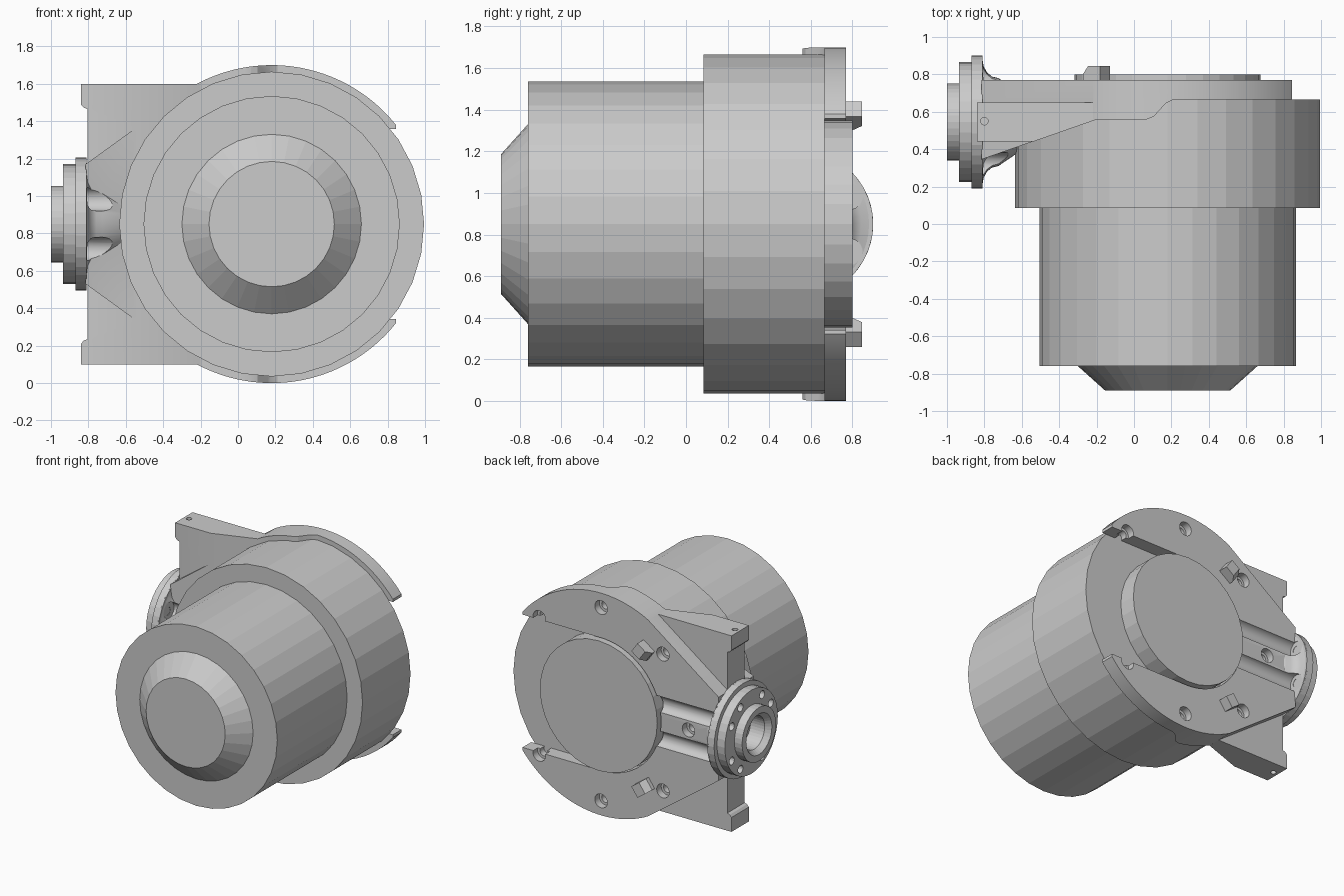
import bpy, bmesh
from math import sin, cos, pi, radians
from mathutils import Vector

if "Cube" in bpy.data.objects:
    bpy.data.objects.remove(bpy.data.objects["Cube"])

CX, CZ = 0.18, 0.85      # motor axis (along y)
FY = 0.545               # output flange axis (along x), same height


def make(name, bm):
    bmesh.ops.recalc_face_normals(bm, faces=bm.faces)
    me = bpy.data.meshes.new(name)
    bm.to_mesh(me)
    bm.free()
    ob = bpy.data.objects.new(name, me)
    bpy.context.collection.objects.link(ob)
    return ob


def prism(name, pts, axis, a, b):
    """Outline extruded along y (points are x,z) or along z (points are x,y)."""
    bm = bmesh.new()
    at = (lambda p, t: (p[0], t, p[1])) if axis == 'y' else (lambda p, t: (p[0], p[1], t))
    lo = [bm.verts.new(at(p, a)) for p in pts]
    hi = [bm.verts.new(at(p, b)) for p in pts]
    bm.faces.new(lo)
    bm.faces.new(hi)
    n = len(pts)
    for i in range(n):
        j = (i + 1) % n
        bm.faces.new((lo[i], lo[j], hi[j], hi[i]))
    return make(name, bm)


def revolve(name, prof, axis, c, n=32):
    """Profile of (position, radius) turned round the x or y axis, capped at both ends."""
    bm = bmesh.new()
    rings = []
    for t, r in prof:
        ring = []
        for i in range(n):
            u, v = r * cos(2 * pi * i / n), r * sin(2 * pi * i / n)
            ring.append(bm.verts.new((c[0] + u, t, c[1] + v) if axis == 'y' else (t, c[0] + u, c[1] + v)))
        rings.append(ring)
    for p, q in zip(rings, rings[1:]):
        for i in range(n):
            j = (i + 1) % n
            bm.faces.new((p[i], p[j], q[j], q[i]))
    bm.faces.new(rings[0])
    bm.faces.new(rings[-1])
    return make(name, bm)


def boolean(ob, other, op):
    m = ob.modifiers.new(op, 'BOOLEAN')
    m.operation, m.object, m.solver = op, other, 'EXACT'
    bpy.context.view_layer.objects.active = ob
    bpy.ops.object.modifier_apply(modifier=m.name)
    bpy.data.objects.remove(other)


def arc(cx, cz, r, a0, a1, n):
    return [(cx + r * cos(radians(a0 + (a1 - a0) * i / n)),
             cz + r * sin(radians(a0 + (a1 - a0) * i / n))) for i in range(n + 1)]


# motor: nose cone, barrel, wide housing and rear cover
revolve("motor", [(-0.89, 0.335), (-0.76, 0.48), (-0.76, 0.685), (0.085, 0.685), (0.085, 0.815),
                  (0.665, 0.815), (0.665, 0.497), (0.80, 0.497)], 'y', (CX, CZ), 32)

# mounting plate: round outline narrowing to the flange, stepped side profile
outline = arc(CX, CZ, 0.85, -118, 118, 80) + [(-0.815, 1.17), (-0.815, 0.53)]
body = prism("mounting_plate", outline, 'y', 0.0, 1.2)
side = [(-0.83, 0.34), (-0.2, 0.56), (0.07, 0.56), (0.105, 0.574), (0.17, 0.645), (0.21, 0.665),
        (0.845, 0.665), (0.845, 0.77), (-0.83, 0.77)]
boolean(body, prism("side_profile", side, 'z', -1, 3), 'INTERSECT')

# bracket corners with end tabs
top = [(-0.2, 1.6), (-0.84, 1.6), (-0.84, 1.49), (-0.825, 1.473), (-0.805, 1.465)]
bracket = prism("bracket", top + [(x, 2 * CZ - z) for x, z in reversed(top)], 'y', 0.0, 1.2)
side = [(-0.9, 0.44), (-0.54, 0.44), (-0.19, 0.562), (-0.1, 0.562), (-0.1, 0.65), (-0.9, 0.65)]
boolean(bracket, prism("bracket_profile", side, 'z', -1, 3), 'INTERSECT')
boolean(body, bracket, 'UNION')

# curved neck behind the flange
neck = [(-0.818, 0.355)] + [(-0.81 + 0.085 * (1 - cos(radians(a))), 0.335 - 0.1 * sin(radians(a)))
                            for a in (0, 22, 45, 67, 90)] + [(-0.6, 0.15)]
boolean(body, revolve("neck", neck, 'x', (FY, CZ), 48), 'UNION')

# clearance slot for the rear cover, open to the right
slot = arc(CX, CZ, 0.508, 90, 270, 40) + [(1.2, CZ - 0.508), (1.2, CZ + 0.508)]
boolean(body, prism("slot", slot, 'y', 0.662, 1.3), 'DIFFERENCE')

# counterbored plate screws
for a in (45, 90, 135, 180, 225, 270, 315):
    c = (CX + 0.74 * cos(radians(a)), CZ + 0.74 * sin(radians(a)))
    hole = [(0.64, 0.033), (0.715, 0.033), (0.715, 0.053), (0.9, 0.053)]
    boolean(body, revolve("screw_hole", hole, 'y', c, 20), 'DIFFERENCE')

# bolt access channels behind the flange, and tab pin holes
for s in (-1, 1):
    for y in (FY - 0.225, FY + 0.24):
        ch = [(-0.812, 0.063), (-0.2, 0.063)]
        boolean(body, revolve("channel", ch, 'x', (y, CZ + s * 0.133), 24), 'DIFFERENCE')
    z = CZ + s * 0.75
    pin = prism("pin_hole", arc(-0.8, 0.55, 0.02, 0, 345, 23), 'z', z - 0.06, z + 0.06)
    boolean(body, pin, 'DIFFERENCE')

# output flange with stepped rim, flared bore and bolt ring
flange = revolve("output_flange", [(-0.81, 0.355), (-0.868, 0.355), (-0.868, 0.32), (-0.935, 0.32),
                                   (-0.935, 0.205), (-1.0, 0.205), (-1.0, 0.155), (-0.96, 0.125),
                                   (-0.84, 0.125)], 'x', (FY, CZ), 36)
for q in range(4):
    for a in (29, 61):
        t = radians(q * 90 + a)
        c = (FY + 0.27 * cos(t), CZ + 0.27 * sin(t))
        boolean(flange, revolve("bolt_hole", [(-1.1, 0.03), (-0.7, 0.03)], 'x', c, 16), 'DIFFERENCE')

# chamfered locating lugs, turned to follow the cover
for s, name in ((1, "upper_lug"), (-1, "lower_lug")):
    d = Vector((-0.58, 0.81 * s))            # outward direction
    e = Vector((-0.81, -0.58 * s))           # along the cover edge
    c = Vector((-0.195, CZ + s * 0.525))
    bm = bmesh.new()
    rows = []
    for y, k in ((0.75, 0.065), (0.80, 0.065), (0.845, 0.03)):
        rows.append([bm.verts.new((p.x, y, p.y)) for p in
                     (c + d * 0.045 - e * 0.05, c + d * 0.045 + e * k,
                      c - d * 0.045 + e * k, c - d * 0.045 - e * 0.05)])
    for p, q in zip(rows, rows[1:]):
        for i in range(4):
            j = (i + 1) % 4
            bm.faces.new((p[i], p[j], q[j], q[i]))
    bm.faces.new(rows[0])
    bm.faces.new(rows[-1])
    make(name, bm)

# smooth the machined plate while keeping its edges crisp
bpy.ops.object.select_all(action='DESELECT')
body.select_set(True)
bpy.context.view_layer.objects.active = body
bpy.ops.object.shade_smooth_by_angle(angle=radians(25))
